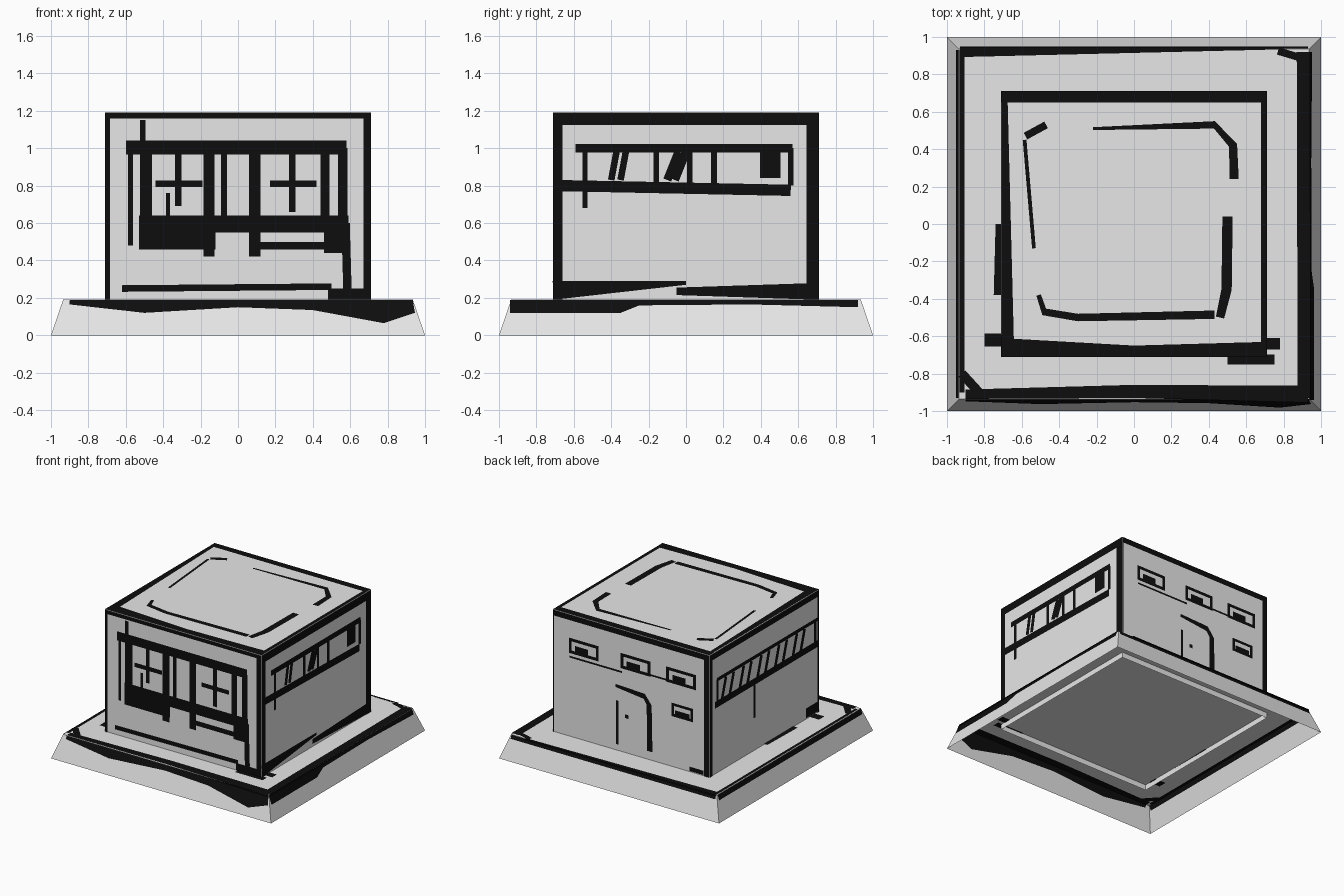
import bpy
import bmesh
from mathutils import Vector, Matrix
from math import pi

if "Cube" in bpy.data.objects:
    bpy.data.objects.remove(bpy.data.objects["Cube"])

H, FOOT, TOP, RIM, DECK = 0.71, 0.19, 1.19, 0.935, 0.19
LIFT = 0.004


def material(name, value):
    m = bpy.data.materials.new(name)
    m.diffuse_color = (value, value, value, 1)
    m.use_nodes = True
    m.node_tree.nodes["Principled BSDF"].inputs["Base Color"].default_value = m.diffuse_color
    return m


PALE = material("pale grey", 0.8)
INK = material("black ink", 0.004)


def finish(bm, name, mat):
    me = bpy.data.meshes.new(name)
    bm.to_mesh(me)
    bm.free()
    me.materials.append(mat)
    bpy.context.collection.objects.link(bpy.data.objects.new(name, me))


def shell(name, half_low, half_high, z0, z1):
    """Square open-bottomed shell, tapered if the halves differ."""
    bm = bmesh.new()
    corners = [(-1, -1), (1, -1), (1, 1), (-1, 1)]
    lo = [bm.verts.new((x * half_low, y * half_low, z0)) for x, y in corners]
    hi = [bm.verts.new((x * half_high, y * half_high, z1)) for x, y in corners]
    for i in range(4):
        j = (i + 1) % 4
        bm.faces.new((lo[i], lo[j], hi[j], hi[i]))
    bm.faces.new(hi)
    finish(bm, name, PALE)


# Surface maps: (u, v) on a side seen from outside -> 3D point
def wall(k):
    rot = Matrix.Rotation(k * pi / 2, 3, 'Z')
    return lambda u, v: rot @ Vector((u, -H - LIFT, v))


def slope(k, lift):
    rot = Matrix.Rotation(k * pi / 2, 3, 'Z')
    return lambda u, v: rot @ Vector((u, -1 + (1 - RIM) * v / DECK - lift, v))


def flat(z):
    return lambda u, v: Vector((u, v, z))


def paint(name, place, strokes):
    """Brush strokes given as lists of (u, v, width), laid as flat ribbons."""
    bm = bmesh.new()
    out = (place(1, 0) - place(0, 0)).cross(place(0, 1) - place(0, 0))
    for s in strokes:
        pairs = []
        for i, (u, v, w) in enumerate(s):
            a, b = s[max(i - 1, 0)], s[min(i + 1, len(s) - 1)]
            t = Vector((b[0] - a[0], b[1] - a[1])).normalized() * w / 2
            pairs.append((bm.verts.new(place(u + t.y, v - t.x)),
                          bm.verts.new(place(u - t.y, v + t.x))))
        for (a, b), (c, d) in zip(pairs, pairs[1:]):
            f = bm.faces.new((a, c, d, b))
            f.normal_update()
            if f.normal.dot(out) < 0:
                f.normal_flip()
    finish(bm, name, INK)


def bar(u0, v0, u1, v1, w, w1=None):
    return [(u0, v0, w), (u1, v1, w if w1 is None else w1)]


def across(u0, u1, v, w):
    return bar(u0, v, u1, v, w)


def posts(v0, v1, lean, w, *us):
    return [bar(u + lean, v1, u, v0, w) for u in us]


def edges(top, left, right):
    """Outline of a wall along its top, left and right edges."""
    return [across(-H, H, TOP - top / 2, top),
            bar(left / 2 - H, TOP, left / 2 - H, FOOT, left),
            bar(H - right / 2, TOP, H - right / 2, FOOT, right)]


def frame(u0, u1, v0, v1, w):
    h = w / 2
    return [across(u0, u1, v, w) for v in (v0 + h, v1 - h)] + posts(v0, v1, 0, w, u0 + h, u1 - h)


# Main volumes
shell("plinth", 1, RIM, 0, DECK)
shell("house_body", H, H, 0.145, TOP)

# Front: outline, two large windows, sills and drips
front = edges(.03, .025, .04)
front += [across(-.6, .58, 1.005, .075), across(-.53, .59, .595, .09),
          across(-.53, -.12, .51, .1), across(.06, .5, .48, .04), across(.46, .59, .5, .12),
          bar(-.62, .25, .5, .26, .035), across(.48, H, .22, .06), bar(.575, .6, .585, .25, .045)]
front += posts(.48, 1.02, 0, .025, -.575) + posts(.6, 1.15, 0, .03, -.51)
front += posts(.6, 1, 0, .05, -.485, .465, .56) + posts(.42, 1, 0, .06, -.155, .09)
front += posts(.6, 1, 0, .03, -.075)
for u, low in ((-.32, .69), (.29, .66)):
    front += posts(low, .98, 0, .035, u) + [across(u - .12, u + .13, .81, .035)]
front += posts(.62, .76, 0, .022, -.375)
paint("front_windows_and_trim", wall(0), front)

# Right: outline and a long strip window
right = edges(.065, .05, .065)
right += [bar(-H, .24, 0, .28, .1, .02), bar(-.05, .235, H, .235, .04, .09),
          across(-.59, .57, 1, .045), bar(-.66, .8, .56, .775, .06)]
right += posts(.8, 1, 0, .03, -.16, .02, .15, .56) + posts(.68, 1, 0, .025, -.54)
right += posts(.83, .99, .03, .035, -.4, -.35) + posts(.83, .98, .06, .045, -.1, -.06)
right += posts(.84, .99, 0, .11, .45)
paint("right_windows_and_trim", wall(1), right)

# Back: three small upper windows, one lower window and a door
back = edges(.045, .01, .045)
for u in (-.43, .04, .455):
    back += frame(u - .135, u + .135, .875, 1, .025)
    back += [across(u - .08, u + .04, .915, .06)]
back += [across(-.56, -.08, .845, .015), across(.17, .33, .89, .015),
         across(-.055, -.025, .49, .03), across(.53, .66, .215, .035)]
back += frame(.37, .565, .605, .715, .022) + [across(.4, .53, .64, .04)]
back += [[(-.14, .72, .025), (.12, .7, .045), (.165, .64, .045), (.17, .26, .05)]]
back += posts(.24, .6, 0, .02, -.125)
paint("back_windows_and_door", wall(2), back)

# Left: strip window with slanted reflections
left = edges(.05, .035, .02)
left += [across(-.62, .69, .957, .03), across(-.64, .69, .757, .055), across(.54, .69, .24, .08)]
left += posts(.76, .96, 0, .03, -.61, .66) + posts(.46, .74, 0, .025, -.13)
for i in range(5):
    u = -.45 + .23 * i
    left += posts(.78, .94, .05, .035, u, u - .1)
paint("left_windows_and_trim", wall(3), left)

# Roof: outline and broken inner line
roof = [across(-H, H, .68, .06), [(-H, -.66, .1), (0, -.68, .06), (H, -.67, .08)],
        bar(-.692, H, -.675, -H, .03, .07), bar(.695, H, .695, -H, .03),
        bar(-.585, .45, -.535, -.13, .02), bar(-.58, .47, -.47, .53, .04),
        [(-.22, .51, .015), (.43, .53, .04), (.53, .42, .045), (.535, .24, .05)],
        [(.5, .04, .055), (.495, -.35, .055), (.46, -.5, .045)],
        [(-.51, -.38, .025), (-.48, -.47, .04), (-.3, -.5, .04), (.43, -.485, .045)]]
paint("roof_lines", flat(TOP + LIFT), roof)

# Plinth sides: ragged band hanging from the rim, as (u, lower edge)
bands = {
    "front": [(-.9, .165), (-.5, .12), (0, .15), (.4, .135), (.78, .065), (.94, .12)],
    "right": [(-.94, .12), (-.35, .12), (-.25, .16), (.34, .165), (.92, .15)],
    "back": [(-.93, .16), (.93, .16)],
    "left": [(-.93, .15), (.93, .15)],
}
# Plinth deck: edge outline plus stray marks at the foot of the walls
deck = [bar(-.93, .92, .8, .94, .055, .012), bar(.77, .925, .92, .88, .04),
        bar(.905, .92, .91, -.93, .07), bar(-.92, .93, -.92, -.9, .025),
        bar(-.92, -.8, -.82, -.91, .05), [(-.9, -.91, .05), (0, -.895, .07), (.93, -.91, .09)],
        across(-.8, -.7, -.62, .07), across(.5, .75, -.725, .055),
        bar(-.72, 0, -.73, -.38, .04), across(H, .78, -.64, .06)]
for side, lift in (("outer", LIFT), ("inner", -LIFT)):
    for k, (name, pts) in enumerate(bands.items()):
        band = [(u, (DECK + lo) / 2, DECK - lo) for u, lo in pts]
        paint(f"plinth_{name}_band_{side}", slope(k, lift), [band])
    paint(f"plinth_deck_lines_{side}", flat(DECK + lift), deck)
